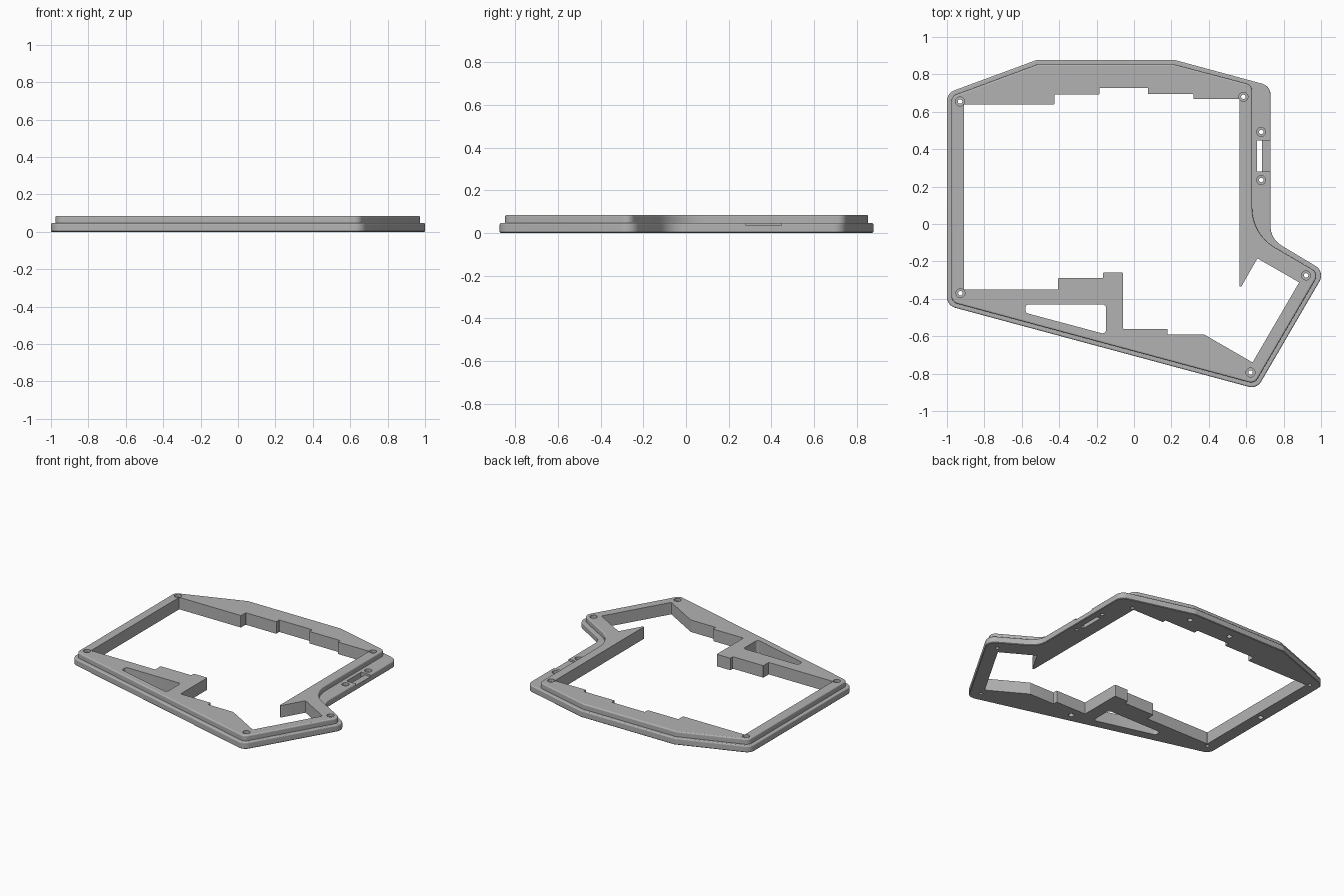
import bpy, bmesh
from math import radians, sin, tan
from mathutils import Vector

cube = bpy.data.objects.get("Cube")
if cube:
    bpy.data.objects.remove(cube, do_unlink=True)

GREY = (0.45, 0.45, 0.45, 1)
mat = bpy.data.materials.new("plain grey")
mat.use_nodes = True
mat.diffuse_color = GREY
bsdf = mat.node_tree.nodes["Principled BSDF"]
bsdf.inputs["Base Color"].default_value = GREY
bsdf.inputs["Roughness"].default_value = 0.6


def fillet(points, default, steps=8):
    """Round the corners of a closed outline; a third value sets a corner's radius."""
    result = []
    count = len(points)
    for i, p in enumerate(points):
        corner = Vector(p[:2])
        radius = p[2] if len(p) > 2 else default
        a = (Vector(points[i - 1][:2]) - corner).normalized()
        b = (Vector(points[(i + 1) % count][:2]) - corner).normalized()
        half = a.angle(b) / 2
        centre = corner + (a + b).normalized() * radius / sin(half)
        start = (corner + a * radius / tan(half) - centre).normalized()
        end = (corner + b * radius / tan(half) - centre).normalized()
        for k in range(steps + 1):
            t = k / steps
            turn = start.angle(end)
            ray = (start * sin((1 - t) * turn) + end * sin(t * turn)) / sin(turn)
            result.append(centre + ray * radius)
    return result


def finish(name, bm):
    bmesh.ops.recalc_face_normals(bm, faces=bm.faces)
    mesh = bpy.data.meshes.new(name)
    bm.to_mesh(mesh)
    bm.free()
    mesh.materials.append(mat)
    obj = bpy.data.objects.new(name, mesh)
    bpy.context.collection.objects.link(obj)
    return obj


def prism(name, outline, low, high, top=0, bottom=0):
    """Extrude an outline and soften its top and bottom rims."""
    bm = bmesh.new()
    face = bm.faces.new([bm.verts.new((p.x, p.y, low)) for p in outline])
    new = bmesh.ops.extrude_face_region(bm, geom=[face])["geom"]
    bmesh.ops.translate(bm, vec=(0, 0, high - low),
                        verts=[v for v in new if isinstance(v, bmesh.types.BMVert)])
    for level, size, segments in ((high, top, 3), (low, bottom, 1)):
        if size:
            rim = [e for e in bm.edges if all(abs(v.co.z - level) < 1e-5 for v in e.verts)]
            bmesh.ops.bevel(bm, geom=rim, offset=size, segments=segments,
                            profile=0.5, affect="EDGES")
    return finish(name, bm)


def drum(x, y, radius, low, high):
    bm = bmesh.new()
    bmesh.ops.create_cone(bm, cap_ends=True, segments=24, radius1=radius,
                          radius2=radius, depth=high - low)
    bmesh.ops.translate(bm, vec=(x, y, (low + high) / 2), verts=bm.verts)
    return finish("cutter", bm)


def box(x0, x1, y0, y1, low, high):
    return prism("cutter", [Vector(p) for p in ((x0, y0), (x1, y0), (x1, y1), (x0, y1))],
                 low, high)


def combine(target, tool, operation="DIFFERENCE"):
    tool.hide_render = True
    mod = target.modifiers.new("combine", "BOOLEAN")
    mod.operation, mod.object, mod.solver = operation, tool, "EXACT"
    bpy.context.view_layer.objects.active = target
    bpy.ops.object.modifier_apply(modifier=mod.name)
    bpy.data.objects.remove(tool, do_unlink=True)


LEDGE, TOP = 0.047, 0.085

# Lower tier with the side ledge
lower = [(-1, 0.70), (-0.52, 0.877, 0.03), (0.217, 0.877, 0.03), (0.73, 0.738),
         (0.73, -0.08, 0.12), (1.022, -0.255), (0.657, -0.882), (-1, -0.436)]
frame = prism("case_frame", fillet(lower, 0.06), 0, LEDGE, 0.008, 0.004)

# Upper tier, set in from the lower one
upper = [(-0.976, 0.683), (-0.516, 0.853, 0.03), (0.214, 0.853, 0.03), (0.632, 0.743),
         (0.632, -0.055, 0.24), (0.989, -0.264), (0.645, -0.854), (-0.976, -0.418)]
combine(frame, prism("upper_tier", fillet(upper, 0.042), 0.02, TOP, 0.009), "UNION")

# Stepped main opening
opening = [(-0.91, 0.64), (-0.425, 0.64), (-0.425, 0.693), (-0.185, 0.693),
           (-0.185, 0.727), (0.075, 0.727), (0.075, 0.695), (0.318, 0.695),
           (0.318, 0.668), (0.564, 0.668), (0.564, -0.334), (0.574, -0.334),
           (0.66, -0.184), (0.883, -0.312), (0.634, -0.74), (0.377, -0.592),
           (0.18, -0.592), (0.18, -0.561), (-0.059, -0.561), (-0.059, -0.26),
           (-0.166, -0.26), (-0.166, -0.289), (-0.406, -0.289), (-0.406, -0.35),
           (-0.91, -0.35)]
combine(frame, prism("cutter", fillet(opening, 0.004, 3), -0.1, 0.2))

# Wedge-shaped window in the front strip
window = [(-0.58, -0.43), (-0.15, -0.43), (-0.15, -0.59), (-0.58, -0.475)]
combine(frame, prism("cutter", fillet(window, 0.018, 5), -0.1, 0.2))

# Switch slot and its shallow notch through the ledge
combine(frame, box(0.657, 0.684, 0.28, 0.446, -0.1, 0.2))
combine(frame, box(0.67, 0.8, 0.28, 0.446, 0.034, 0.2))

# Counterbored screw holes
screws = [(-0.93, 0.655, TOP), (0.585, 0.68, TOP), (0.92, -0.275, TOP),
          (0.623, -0.794, TOP), (-0.928, -0.37, TOP),
          (0.68, 0.492, LEDGE), (0.68, 0.235, LEDGE)]
for x, y, level in screws:
    combine(frame, drum(x, y, 0.024, level - 0.02, level + 0.1))
    combine(frame, drum(x, y, 0.012, -0.1, 0.2))

# Blind holes underneath
for x, y in ((0.2, 0.8), (-0.13, 0.8), (-0.955, 0.13), (0, -0.63)):
    combine(frame, drum(x, y, 0.018, -0.1, 0.03))

bpy.ops.object.select_all(action="DESELECT")
frame.select_set(True)
bpy.context.view_layer.objects.active = frame
bpy.ops.object.shade_smooth_by_angle(angle=radians(14))
